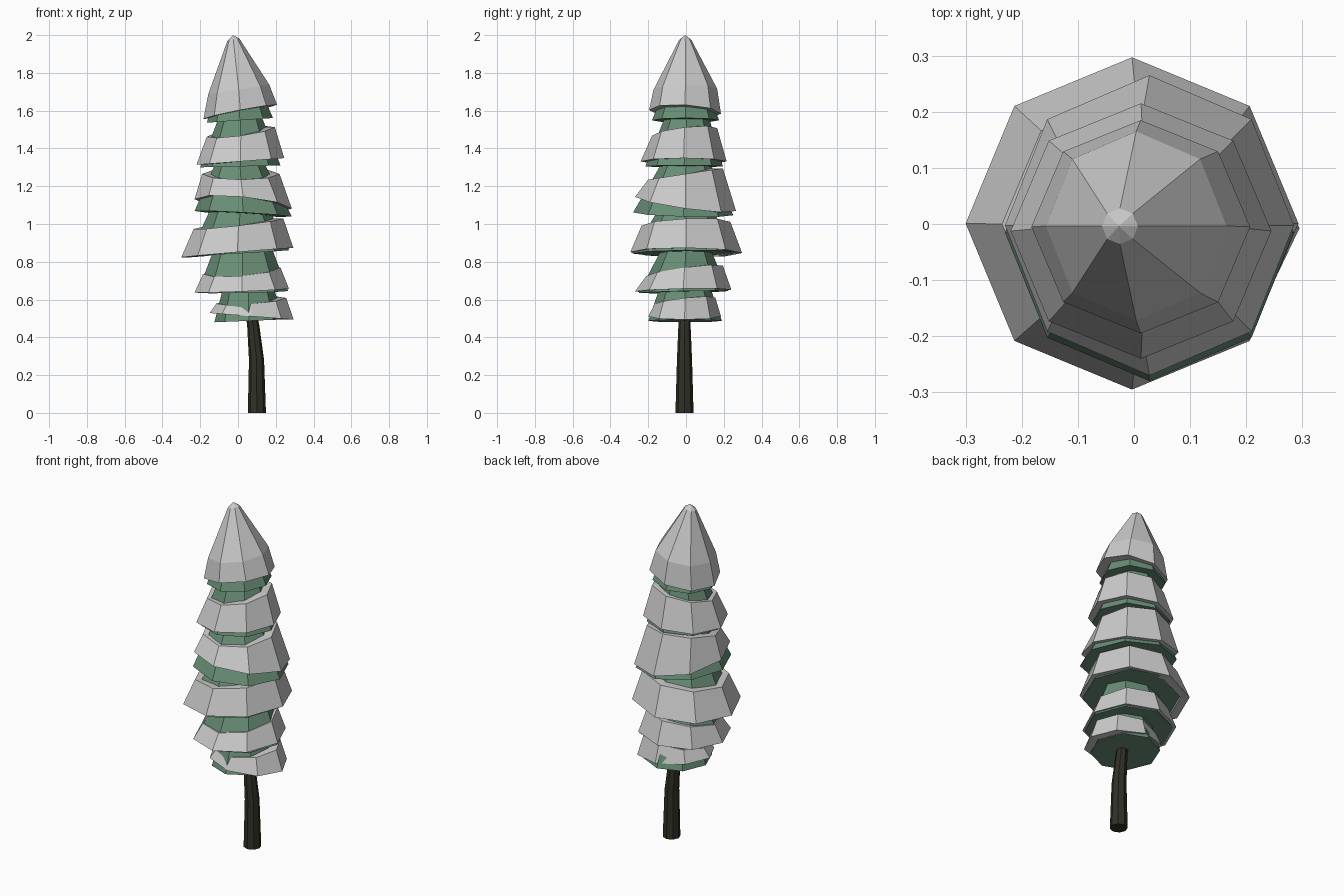
import bpy, bmesh, math

SIDES = 8


def material(name, rgb):
    m = bpy.data.materials.new(name)
    m.diffuse_color = (*rgb, 1)
    return m


GREEN = material("needles", (0.14, 0.27, 0.18))
BARK = material("bark", (0.03, 0.03, 0.02))


def loft(name, rings, mat=None, tip=None, closed=False):
    """Ring = (x left, x right, y front, y back, z left, z right, z front, z back)."""
    bm = bmesh.new()
    loops = []
    for xl, xr, yf, yb, zl, zr, zf, zb in rings:
        loop = []
        zm = (zl + zr + zf + zb) / 4
        for i in range(SIDES):
            a = 2 * math.pi * i / SIDES
            c, s = math.cos(a), math.sin(a)
            loop.append(bm.verts.new(((xl + xr) / 2 + (xr - xl) / 2 * c,
                                      (yf + yb) / 2 + (yb - yf) / 2 * s,
                                      zm + (zr - zl) / 2 * c + (zb - zf) / 2 * s)))
        loops.append(loop)
    pairs = list(zip(loops, loops[1:]))
    if closed:
        pairs.append((loops[-1], loops[0]))
    for a, b in pairs:
        for i in range(SIDES):
            j = (i + 1) % SIDES
            bm.faces.new((a[i], a[j], b[j], b[i]))
    if not closed:
        bm.faces.new(loops[0][::-1])
        if tip:
            t = bm.verts.new(tip)
            for i in range(SIDES):
                bm.faces.new((loops[-1][i], loops[-1][(i + 1) % SIDES], t))
        else:
            bm.faces.new(loops[-1])
    bmesh.ops.recalc_face_normals(bm, faces=bm.faces)
    me = bpy.data.meshes.new(name)
    bm.to_mesh(me)
    bm.free()
    ob = bpy.data.objects.new(name, me)
    bpy.context.collection.objects.link(ob)
    if mat:
        me.materials.append(mat)
    return ob


def inset(r, d):
    return (r[0] + d, r[1] - d, r[2] + d, r[3] - d) + tuple(r[4:])


def flat(x, y, r, z):
    return (x - r, x + r, y - r, y + r, z, z, z, z)


# Bent trunk
loft("trunk", [flat(0.1, -0.008, 0.048, 0), flat(0.098, -0.008, 0.04, 0.28),
               flat(0.08, -0.008, 0.032, 0.47), flat(0.06, -0.005, 0.03, 0.56)], BARK)

# Branch tiers: bottom ring, top ring
branches = [
    ((-0.125, 0.24, -0.20, 0.19, 0.48, 0.495, 0.487, 0.487),
     (-0.08, 0.19, -0.14, 0.13, 0.66, 0.66, 0.66, 0.66)),
    ((-0.215, 0.265, -0.25, 0.225, 0.635, 0.645, 0.635, 0.645),
     (-0.13, 0.18, -0.13, 0.13, 0.86, 0.87, 0.865, 0.865)),
    ((-0.26, 0.27, -0.285, 0.28, 0.83, 0.86, 0.845, 0.85),
     (-0.15, 0.17, -0.15, 0.14, 1.07, 1.07, 1.07, 1.07)),
    ((-0.23, 0.285, -0.28, 0.25, 1.07, 1.04, 1.06, 1.045),
     (-0.12, 0.14, -0.13, 0.13, 1.32, 1.32, 1.32, 1.32)),
    ((-0.20, 0.225, -0.215, 0.195, 1.30, 1.31, 1.305, 1.305),
     (-0.10, 0.125, -0.11, 0.12, 1.57, 1.57, 1.57, 1.57)),
    ((-0.165, 0.185, -0.18, 0.175, 1.535, 1.56, 1.55, 1.55),
     (-0.06, 0.05, -0.05, 0.05, 1.88, 1.88, 1.88, 1.88)),
]
for n, (lo, hi) in enumerate(branches, 1):
    loft(f"branch_tier_{n}", [lo, hi], GREEN)

# Snow collars: outer bottom ring, outer top ring, closed against the branches
snow = [
    ((-0.15, 0.295, -0.20, 0.185, 0.53, 0.495, 0.51, 0.51),
     (-0.115, 0.255, -0.165, 0.155, 0.58, 0.61, 0.575, 0.61)),
    ((-0.23, 0.27, -0.27, 0.24, 0.64, 0.66, 0.64, 0.65),
     (-0.185, 0.225, -0.21, 0.195, 0.735, 0.77, 0.725, 0.78)),
    ((-0.30, 0.293, -0.295, 0.297, 0.825, 0.875, 0.85, 0.845),
     (-0.235, 0.24, -0.235, 0.235, 0.975, 1.03, 0.99, 1.01)),
    ((-0.23, 0.285, -0.27, 0.265, 1.145, 1.095, 1.13, 1.055),
     (-0.19, 0.22, -0.20, 0.195, 1.26, 1.26, 1.24, 1.30)),
    ((-0.22, 0.245, -0.24, 0.215, 1.31, 1.345, 1.335, 1.335),
     (-0.165, 0.195, -0.18, 0.165, 1.45, 1.50, 1.48, 1.52)),
]
for n, (lo, hi) in enumerate(snow, 1):
    loft(f"snow_tier_{n}", [lo, hi, inset(hi, 0.05), inset(lo, 0.05)], closed=True)

# Snow cap on the crown
loft("snow_cap", [
    (-0.183, 0.207, -0.195, 0.185, 1.55, 1.625, 1.61, 1.59),
    (-0.157, 0.165, -0.172, 0.165, 1.685, 1.735, 1.715, 1.72),
    (-0.057, 0.007, -0.036, 0.028, 1.968, 1.982, 1.975, 1.975)],
    tip=(-0.027, -0.004, 2.0))
